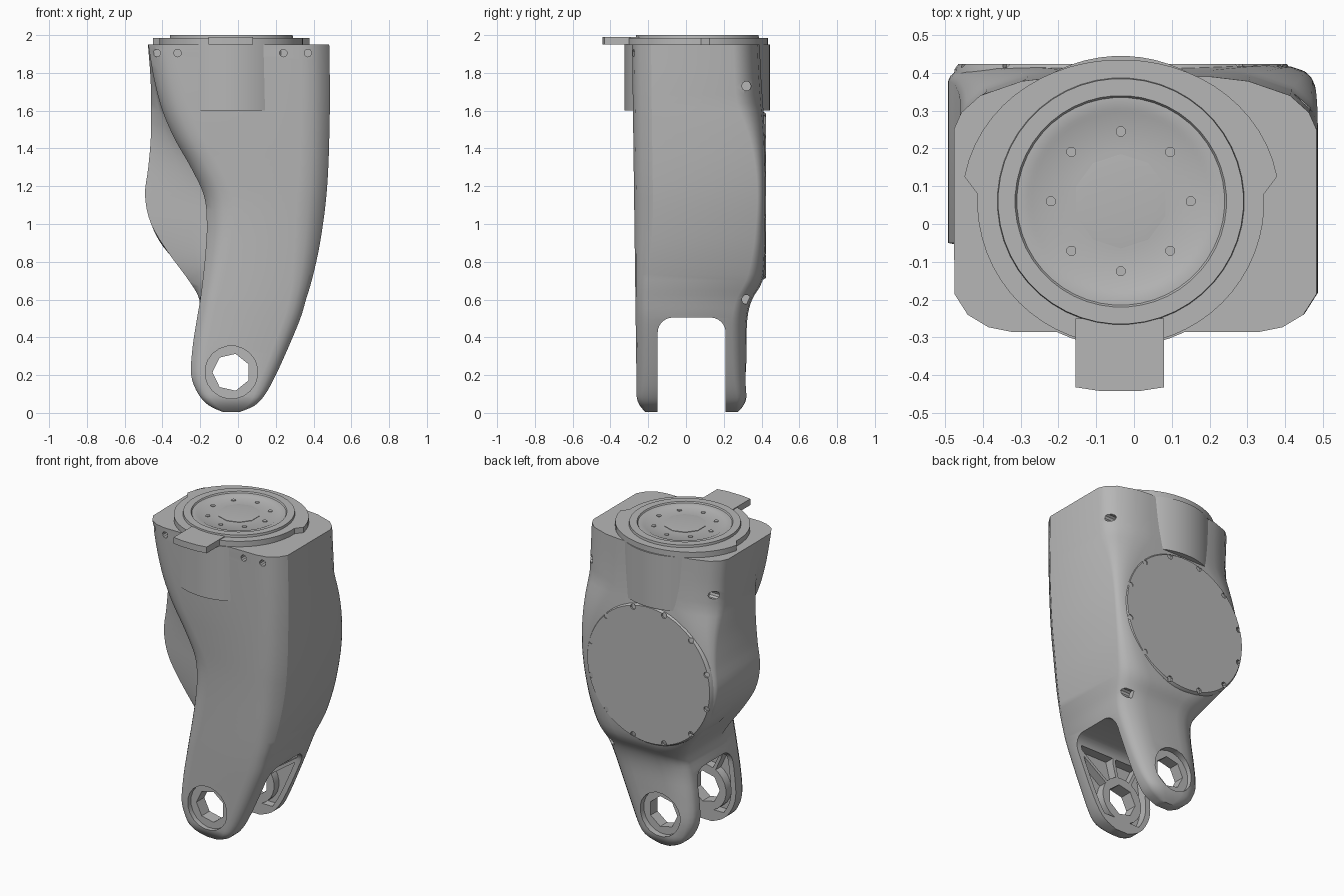
import bpy, bmesh, math
from mathutils import Matrix, Vector

if "Cube" in bpy.data.objects:
    bpy.data.objects.remove(bpy.data.objects["Cube"], do_unlink=True)

grey = bpy.data.materials.new("satin_grey")
grey.use_nodes = True
grey.diffuse_color = (0.47, 0.47, 0.47, 1)
grey.node_tree.nodes["Principled BSDF"].inputs["Base Color"].default_value = (0.47, 0.47, 0.47, 1)

AX, AY = -0.035, 0.06          # collar axis
PIVOT = (-0.035, 0.215)        # fork hole, x and z
DISC = (-0.03, 1.15)           # rear cover, x and z


def finish(name, bm):
    bmesh.ops.recalc_face_normals(bm, faces=bm.faces)
    mesh = bpy.data.meshes.new(name)
    bm.to_mesh(mesh)
    bm.free()
    mesh.materials.append(grey)
    ob = bpy.data.objects.new(name, mesh)
    bpy.context.collection.objects.link(ob)
    return ob


def loft(name, rings):
    """Skin a stack of closed rings and cap both ends."""
    bm = bmesh.new()
    rows = [[bm.verts.new(p) for p in ring] for ring in rings]
    n = len(rows[0])
    for a, b in zip(rows, rows[1:]):
        for i in range(n):
            j = (i + 1) % n
            bm.faces.new((a[i], a[j], b[j], b[i]))
    bm.faces.new(rows[0])
    bm.faces.new(rows[-1])
    return finish(name, bm)


def lathe(name, profile, centre, axis="Z", sides=48):
    """Turn (radius, height) pairs about an axis through centre."""
    turn = Matrix.Rotation(math.radians(-90), 3, "X") if axis == "Y" else \
        Matrix.Rotation(math.radians(90), 3, "Y") if axis == "X" else Matrix.Identity(3)
    ang = [math.tau * (i + 0.5) / sides for i in range(sides)]
    return loft(name, [[turn @ Vector((r * math.cos(a), r * math.sin(a), h)) + Vector(centre)
                        for a in ang] for r, h in profile])


def prism(name, outline, lo, hi):
    return loft(name, [[(x, y, z) for x, y in outline] for z in (lo, hi)])


def plate(name, outline, front, back):
    return loft(name, [[(x, y, z) for x, z in outline] for y in (front, back)])


def activate(ob):
    bpy.ops.object.select_all(action="DESELECT")
    ob.select_set(True)
    bpy.context.view_layer.objects.active = ob


def carve(ob, cutters):
    for c in cutters:
        m = ob.modifiers.new("cut", "BOOLEAN")
        m.operation, m.solver, m.object = "DIFFERENCE", "EXACT", c
        activate(ob)
        bpy.ops.object.modifier_apply(modifier=m.name)
        bpy.data.objects.remove(c, do_unlink=True)


def spline(rows, steps):
    """Catmull-Rom through table rows."""
    out = []
    for i in range(len(rows) - 1):
        p0, p1, p2, p3 = (rows[min(max(i + d, 0), len(rows) - 1)] for d in (-1, 0, 1, 2))
        for s in range(steps):
            t = s / steps
            out.append([b + 0.5 * t * (c - a + t * (2 * a - 5 * b + 4 * c - d + t * (3 * (b - c) + d - a)))
                        for a, b, c, d in zip(p0, p1, p2, p3)])
    return out + [rows[-1]]


# Housing rows: height, left edge at front, left edge at back, right edge, back depth
ROWS = [
    (0.005, -0.08, -0.08, 0.01, 0.32), (0.04, -0.155, -0.155, 0.09, 0.32),
    (0.1, -0.21, -0.21, 0.145, 0.32), (0.2, -0.248, -0.248, 0.2, 0.32),
    (0.35, -0.24, -0.24, 0.268, 0.32), (0.5, -0.217, -0.217, 0.33, 0.325),
    (0.6, -0.2, -0.205, 0.36, 0.35), (0.7, -0.187, -0.26, 0.39, 0.405),
    (0.85, -0.172, -0.37, 0.425, 0.42), (1.0, -0.165, -0.46, 0.45, 0.42),
    (1.15, -0.18, -0.492, 0.468, 0.42), (1.3, -0.25, -0.475, 0.478, 0.42),
    (1.45, -0.335, -0.462, 0.483, 0.418), (1.6, -0.4, -0.46, 0.486, 0.41),
    (1.77, -0.445, -0.463, 0.486, 0.398), (1.95, -0.475, -0.477, 0.483, 0.39),
]
ROWS = spline(ROWS, 4)


def section(z, lf, lb, r, back):
    tuck = 0.05 * max(0, 1 - z / 0.09) ** 2
    f, b = -0.26 - 0.013 * z + tuck, back - tuck
    k = min(1, (r - lb) / 0.95)
    q = k * min(1, 0.3 + 3 * (z - DISC[1]) ** 2)      # rear corners tighten beside the cover
    left = [(lf + 0.15 * k, f), (lf + 0.09 * k, f + 0.012 * k), (lf + 0.035 * k, f + 0.045 * k),
            (lf, f + 0.1 * k), (lf, -0.13), (lf * 0.7 + lb * 0.3, -0.1), (lb, -0.05)]
    rear = [(0, 0.14), (0.02, 0.095), (0.07, 0.05), (0.18, 0.012), (0.28, 0)]
    left += [(lb + dx * q, b - dy * q) for dx, dy in rear]
    right = [(r - dx * q, b - dy * q) for dx, dy in reversed(rear)]
    right += [(r, f + 0.1 * k), (r - 0.035 * k, f + 0.045 * k), (r - 0.09 * k, f + 0.012 * k), (r - 0.15 * k, f)]
    return [(x, y, z) for x, y in left + right]


housing = loft("housing", [section(*row) for row in ROWS])

# Fork slot with rounded upper corners
slot = [(-0.15, -0.1), (0.21, -0.1)]
for cy, start in ((0.13, 0), (-0.07, 90)):
    slot += [(cy + 0.08 * math.cos(math.radians(start + a)), 0.425 + 0.08 * math.sin(math.radians(start + a)))
             for a in range(0, 91, 15)]
cutters = [loft("slot_cutter", [[(x, y, z) for y, z in slot] for x in (-1, 1)])]

# Ribbed pockets on the inner faces of the fork, leaving a ring round each bore
px, pz = PIVOT
legs = [row for row in ROWS if 0.07 < row[0] < 0.47]
pocket_outline = [(r[1] + 0.035, r[0]) for r in legs] + [(r[3] - 0.035, r[0]) for r in reversed(legs)]
for front, back in ((-0.205, -0.14), (0.2, 0.26)):
    pocket = plate("pocket_cutter", pocket_outline, front, back)
    keep = [lathe("bore_ring", [(0.145, -1), (0.145, 1)], (px, 0, pz), "Y", 24)]
    for deg in (35, 75, 115):
        along = Vector((math.cos(math.radians(deg)), math.sin(math.radians(deg))))
        side = Vector((-along.y, along.x)) * 0.01
        base = Vector(PIVOT)
        keep.append(plate("rib", [base + along * 0.1 - side, base + along * 0.6 - side,
                                  base + along * 0.6 + side, base + along * 0.1 + side], -1, 1))
    carve(pocket, keep)
    cutters.append(pocket)

# Pivot bores with counterbores on both outer faces
cutters.append(lathe("bore_cutter", [(0.1, -1), (0.1, 1)], (px, 0, pz), "Y", 7))
for y in (-0.3, 0.35):
    cutters.append(lathe("counterbore_cutter", [(0.14, -0.07), (0.14, 0.07)], (px, y, pz), "Y", 20))

# Small screw holes on front and sides
for x in (-0.43, -0.32, 0.24, 0.37):
    cutters.append(lathe("screw_cutter", [(0.02, -0.07), (0.02, 0.07)], (x, -0.29, 1.905), "Y", 10))
for z, x in ((1.73, 0.46), (0.6, 0.345), (1.73, -0.44)):
    cutters.append(lathe("screw_cutter", [(0.025, -0.06), (0.025, 0.06)], (x, 0.32, z), "X", 10))
carve(housing, cutters)

# Rear joint drum with its flat cover and ring of screw notches
dx, dz = DISC
drum = lathe("rear_joint_drum", [(0.4, 0), (0.44, 0.05), (0.455, 0.2), (0.453, 0.36), (0.445, 0.41), (0.435, 0.424)],
             (dx, 0, dz), "Y", 64)
notches = []
for i in range(12):
    a = math.tau * (i + 0.5) / 12
    notches.append(lathe("notch_cutter", [(0.018, -0.04), (0.018, 0.04)],
                         (dx + 0.425 * math.cos(a), 0.425, dz + 0.425 * math.sin(a)), "Y", 8))
carve(drum, notches)

# Collar bulging through the housing below the flange
collar = lathe("collar", [(0.385, 1.6), (0.385, 1.95)], (AX, AY, 0), sides=64)

# Stepped flange: wider rear half, narrower front half
outline = []
for i in range(60):
    a = math.tau * (i + 0.5) / 60
    s = math.sin(a)
    r = 0.42 - 0.045 * s ** 2 if s > 0.08 else 0.38
    outline.append((AX + r * math.cos(a), AY + r * s))
flange = prism("flange", outline, 1.945, 1.985)

# Locating tab at the front
tab = prism("front_tab", [(-0.155, -0.25), (-0.155, -0.432), (-0.09, -0.442), (0.015, -0.442),
                          (0.08, -0.432), (0.08, -0.25)], 1.95, 1.99)

# Raised rings and recessed hub
rings = lathe("mounting_ring", [(0.33, 1.96), (0.325, 2.0), (0.28, 2.0),
                                (0.275, 1.992), (0.245, 1.992), (0.235, 1.987), (0.13, 1.987)], (AX, AY, 0))
hub = lathe("hub", [(0.125, 1.965), (0.125, 1.99), (0.1, 1.992)], (AX, AY, 0), sides=10)
hub_bolts = []
for i in range(8):
    a = math.tau * i / 8
    hub_bolts.append(lathe("hub_bolt", [(0.014, 1.97), (0.014, 1.991)],
                           (AX + 0.185 * math.cos(a), AY + 0.185 * math.sin(a), 0), sides=8))

for ob in [housing, drum, collar, flange, tab, rings, hub] + hub_bolts:
    activate(ob)
    bpy.ops.object.shade_smooth_by_angle(angle=math.radians(32))
